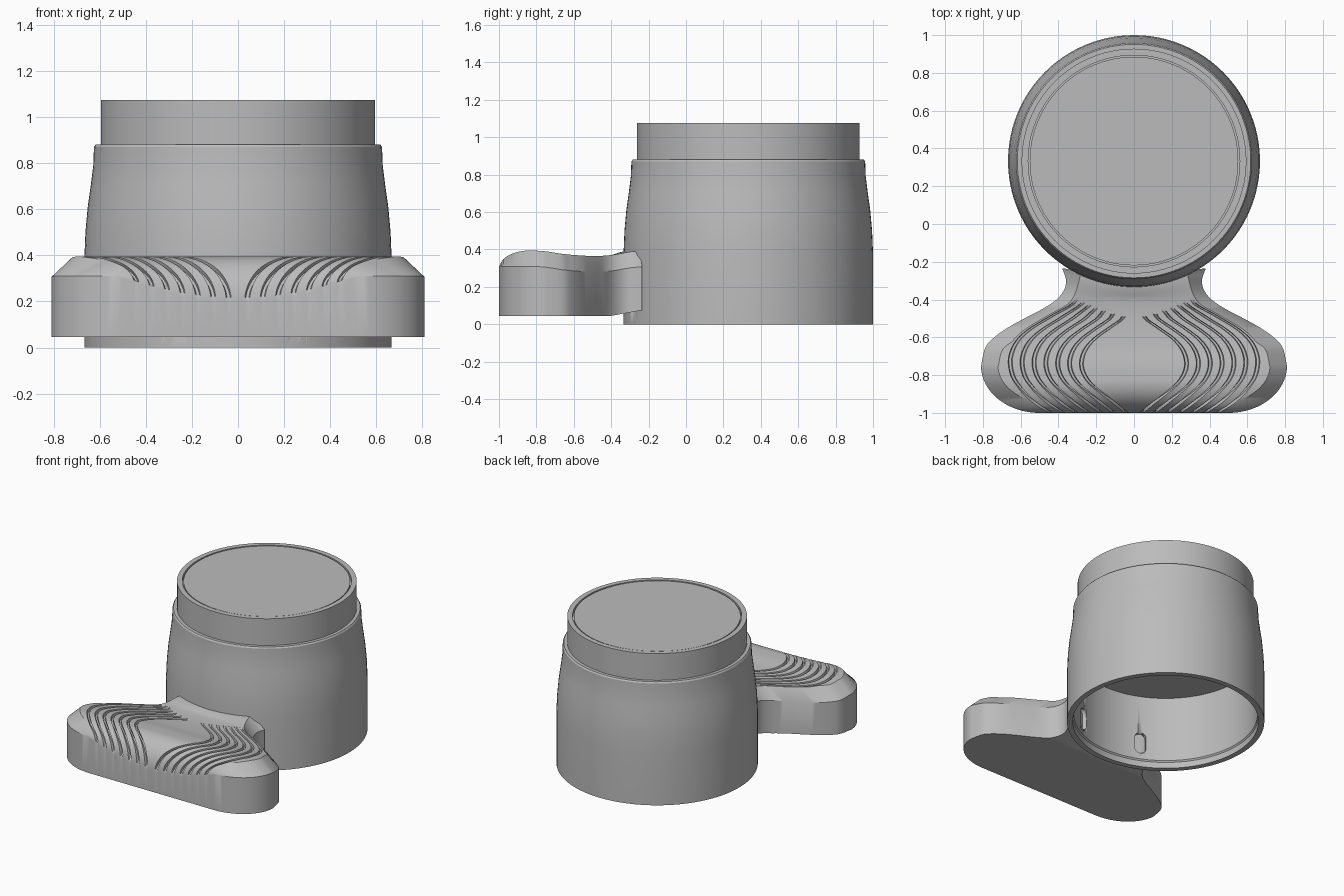
import bpy, bmesh, math
from mathutils import Matrix, Vector

cube = bpy.data.objects.get("Cube")
if cube:
    bpy.data.objects.remove(cube, do_unlink=True)

grey = bpy.data.materials.new("plain_grey")
grey.use_nodes = True
grey.diffuse_color = (0.5, 0.5, 0.5, 1)
grey.node_tree.nodes["Principled BSDF"].inputs["Base Color"].default_value = (0.5, 0.5, 0.5, 1)

CUP_Y = 0.333


def finish(name, bm, angle=30):
    bmesh.ops.recalc_face_normals(bm, faces=bm.faces)
    mesh = bpy.data.meshes.new(name)
    bm.to_mesh(mesh)
    bm.free()
    mesh.materials.append(grey)
    ob = bpy.data.objects.new(name, mesh)
    bpy.context.collection.objects.link(ob)
    bpy.ops.object.select_all(action='DESELECT')
    ob.select_set(True)
    bpy.context.view_layer.objects.active = ob
    bpy.ops.object.shade_smooth_by_angle(angle=math.radians(angle))
    return ob


def smooth_curve(points):
    """Monotone-friendly cubic through (y, value) points sorted by y."""
    def slope(i):
        a, b = points[max(i - 1, 0)], points[min(i + 1, len(points) - 1)]
        return (b[1] - a[1]) / (b[0] - a[0])

    def f(y):
        y = min(max(y, points[0][0]), points[-1][0])
        i = max(k for k in range(len(points) - 1) if points[k][0] <= y)
        (y0, v0), (y1, v1) = points[i], points[i + 1]
        h = y1 - y0
        t = (y - y0) / h
        return ((1 + 2 * t) * (1 - t) ** 2 * v0 + t * (1 - t) ** 2 * h * slope(i)
                + t * t * (3 - 2 * t) * v1 + t * t * (t - 1) * h * slope(i + 1))
    return f


# Cup: lathed shell, open underneath, with a stepped collar and a grooved lid
profile = [(0, .54), (.62, .54), (.62, .055), (.628, .045), (.628, 0), (.667, 0), (.667, .38),
           (.662, .5), (.652, .61), (.638, .71), (.628, .79), (.625, .87), (.618, .88),
           (.595, .88), (.595, 1.075), (.56, 1.075), (.56, 1.05), (.552, 1.05),
           (.552, 1.072), (0, 1.072)]
bm = bmesh.new()
verts = [bm.verts.new((r, 0, z)) for r, z in profile]
edges = [bm.edges.new(pair) for pair in zip(verts, verts[1:])]
bmesh.ops.spin(bm, geom=verts + edges, cent=(0, 0, 0), axis=(0, 0, 1),
               angle=math.tau, steps=96, use_duplicate=False)
bmesh.ops.remove_doubles(bm, verts=bm.verts, dist=1e-4)
bmesh.ops.translate(bm, verts=bm.verts, vec=(0, CUP_Y, 0))
cup = finish("cup_body", bm)

# Two oval slots through the cup wall behind the lever
bm = bmesh.new()
for side in (-1, 1):
    angle = math.radians(270 + 24 * side)
    out = Vector((math.cos(angle), math.sin(angle), 0))
    across = Vector((-out.y, out.x, 0))
    rings = []
    for radius in (.57, .72):
        ring = []
        for i in range(24):
            a = math.tau * (i + .5) / 24
            p = (Vector((0, CUP_Y, .18)) + out * radius + across * .04 * math.cos(a)
                 + Vector((0, 0, .04 * math.sin(a) + math.copysign(.04, math.sin(a)))))
            ring.append(bm.verts.new(p))
        rings.append(ring)
        bm.faces.new(ring)
    for i in range(24):
        j = (i + 1) % 24
        bm.faces.new((rings[0][i], rings[0][j], rings[1][j], rings[1][i]))
cutter = finish("slot_cutter", bm)
cutter.hide_render = True
bpy.ops.object.select_all(action='DESELECT')
cup.select_set(True)
bpy.context.view_layer.objects.active = cup
cut = cup.modifiers.new("slots", 'BOOLEAN')
cut.operation = 'DIFFERENCE'
cut.solver = 'EXACT'
cut.object = cutter
bpy.ops.object.modifier_apply(modifier=cut.name)
bpy.data.objects.remove(cutter, do_unlink=True)

# Lever: outline, top height and groove paths as functions of y
back_width = smooth_curve([(-.75, .81), (-.65, .785), (-.6, .74), (-.55, .67), (-.5, .58),
                           (-.45, .485), (-.4, .41), (-.35, .37), (-.3, .36), (-.24, .38)])
top_height = smooth_curve([(-.83, .395), (-.75, .39), (-.65, .375), (-.5, .365),
                           (-.4, .37), (-.3, .387), (-.24, .392)])
inner_path = smooth_curve([(-1, .04), (-.95, .1), (-.9, .165), (-.85, .225), (-.8, .262),
                           (-.75, .278), (-.7, .272), (-.65, .248), (-.6, .2),
                           (-.55, .13), (-.49, .055), (-.24, .03)])
outer_path = smooth_curve([(-1, .44), (-.95, .52), (-.9, .575), (-.85, .615), (-.8, .643),
                           (-.72, .655), (-.65, .635), (-.6, .6), (-.55, .54),
                           (-.49, .44), (-.41, .31), (-.24, .25)])
GROOVES = 7


def width(y):
    if y > -.75:
        return back_width(y)
    return .5 + .31 * math.sqrt(max(0, 1 - ((-.75 - y) / .25) ** 2))


def columns(y):
    """Half cross-section at y: (x, groove depth, chamfer drop)."""
    cols = [(0, 0, 0)]
    for k in range(GROOVES):
        t = k / (GROOVES - 1)
        centre = inner_path(y) * (1 - t) + outer_path(y) * t
        start = -.49 + .08 * t
        fade = min(max((start - y) / .03, 0), 1, (y + 1) / .004)
        half = .011
        for offset, depth in ((-half, 0), (-half * .6, .02), (half * .6, .02), (half, 0)):
            cols.append((centre + offset, depth * fade, 0))
    w = width(y)
    slope = (width(min(y + .01, -.24)) - width(max(y - .01, -1))) / .02
    rim = max(w - .09 * math.hypot(1, slope), cols[-1][0] + .015)
    return cols + [(rim, 0, 0), (w, 0, .085)]


def surface(x, y, depth, chamfer):
    t = min(max((-.83 - y) / .17, 0), 1)
    front_edge = .2 + .1 * min(1, abs(x) / .5) ** 2
    roll = (.395 - front_edge) * (1 - math.sqrt(1 - t * t))
    z = top_height(y) - max(roll, chamfer) - depth * math.sqrt(1 - t * t)
    return Vector((x, seat(x, y) + depth * t, z))


def seat(x, y):
    """Bend the rear of the lever to follow the cup wall."""
    if y <= -.4:
        return y
    end = min(-.235, CUP_Y - math.sqrt(.645 ** 2 - x * x))
    return -.4 + (y + .4) * (end + .4) / .16


rows = [-.83 - .17 * math.sin(math.pi / 2 * i / 18) for i in range(18, 0, -1)]
rows += [-.83 + .59 * i / 40 for i in range(41)]
bm = bmesh.new()
top, bottom = [], []
for y in rows:
    half = columns(y)
    full = [(-x, d, c) for x, d, c in reversed(half[1:])] + half
    top.append([bm.verts.new(surface(x, y, d, c)) for x, d, c in full])
    floor = .045 + .03 * max(0, (y + .4) / .16)
    bottom.append([bm.verts.new((x, seat(x, y), floor)) for x, d, c in full])
last = len(top[0]) - 1
for r in range(len(rows) - 1):
    for grid in (top, bottom):
        for c in range(last):
            bm.faces.new((grid[r][c], grid[r][c + 1], grid[r + 1][c + 1], grid[r + 1][c]))
    for c in (0, last):
        bm.faces.new((top[r][c], top[r + 1][c], bottom[r + 1][c], bottom[r][c]))
for r in (0, -1):
    for c in range(last):
        bm.faces.new((top[r][c], top[r][c + 1], bottom[r][c + 1], bottom[r][c]))
finish("thumb_lever", bm)
